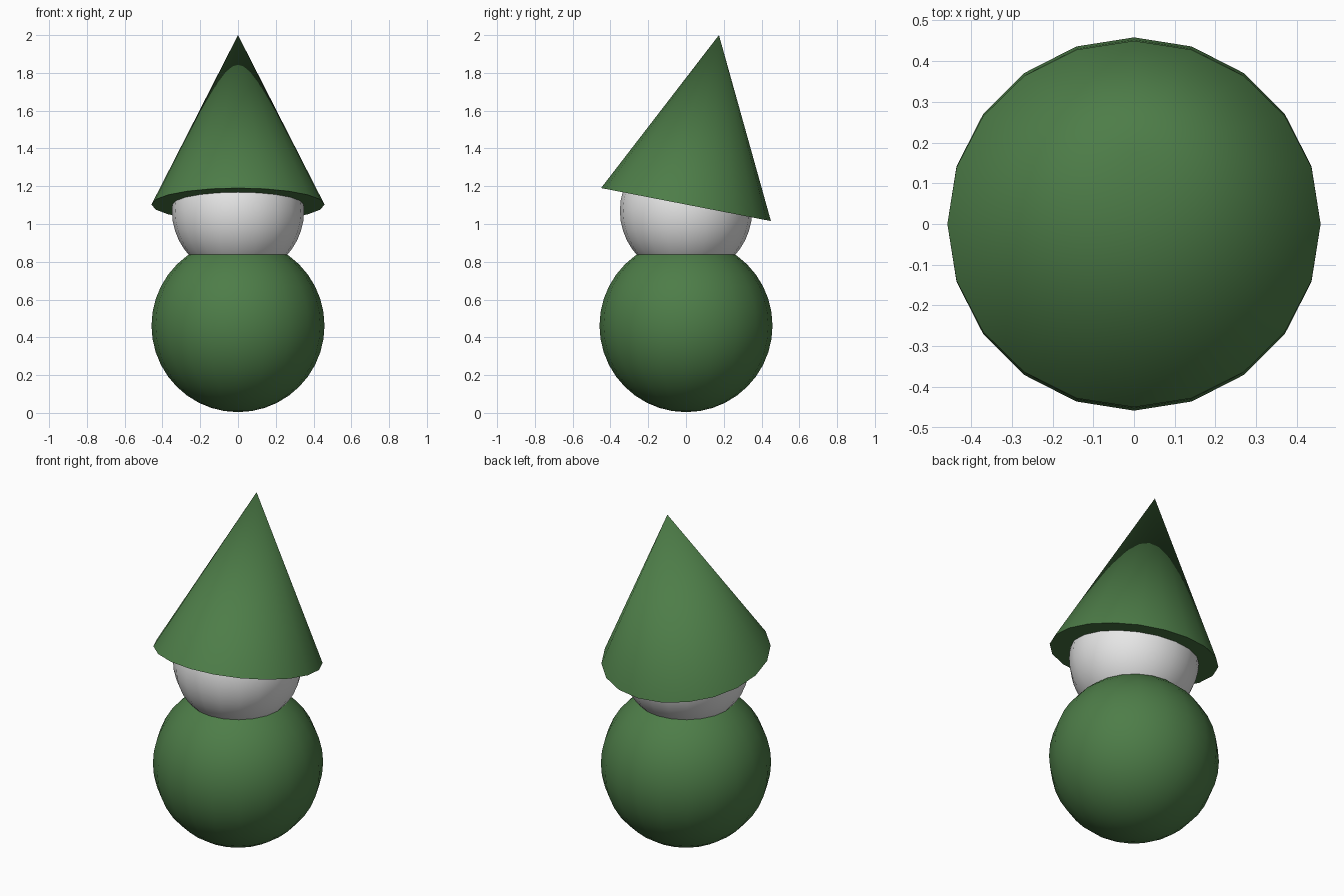
import bpy
from math import radians
from mathutils import Matrix, Vector

cube = bpy.data.objects.get("Cube")
if cube:
    bpy.data.objects.remove(cube, do_unlink=True)

SIDES = 20


def material(name, rgb):
    mat = bpy.data.materials.new(name)
    mat.use_nodes = True
    mat.diffuse_color = (*rgb, 1)
    mat.node_tree.nodes["Principled BSDF"].inputs["Base Color"].default_value = (*rgb, 1)
    return mat


def finish(name, mat):
    obj = bpy.context.object
    obj.name = name
    obj.data.materials.append(mat)
    bpy.ops.object.shade_smooth_by_angle(angle=radians(40))
    return obj


def ball(name, radius, z, mat):
    bpy.ops.mesh.primitive_uv_sphere_add(segments=SIDES, ring_count=SIDES,
                                         radius=radius, location=(0, 0, z))
    return finish(name, mat)


green = material("leaf green", (0.075, 0.205, 0.065))
white = material("off white", (0.8, 0.8, 0.8))

# Round body and head
ball("body", 0.458, 0.462, green)
ball("head", 0.35, 1.07, white)

# Pointed hat with a closed base, leaning backwards
HEIGHT = 0.914
bpy.ops.mesh.primitive_cone_add(vertices=SIDES, radius1=0.458, radius2=0, depth=HEIGHT)
hat = finish("hat", green)
hat.data.transform(Matrix.Translation(Vector((0, 0, HEIGHT / 2))))
hat.rotation_euler.x = radians(-11)
hat.location = (0, 0, 1.103)
